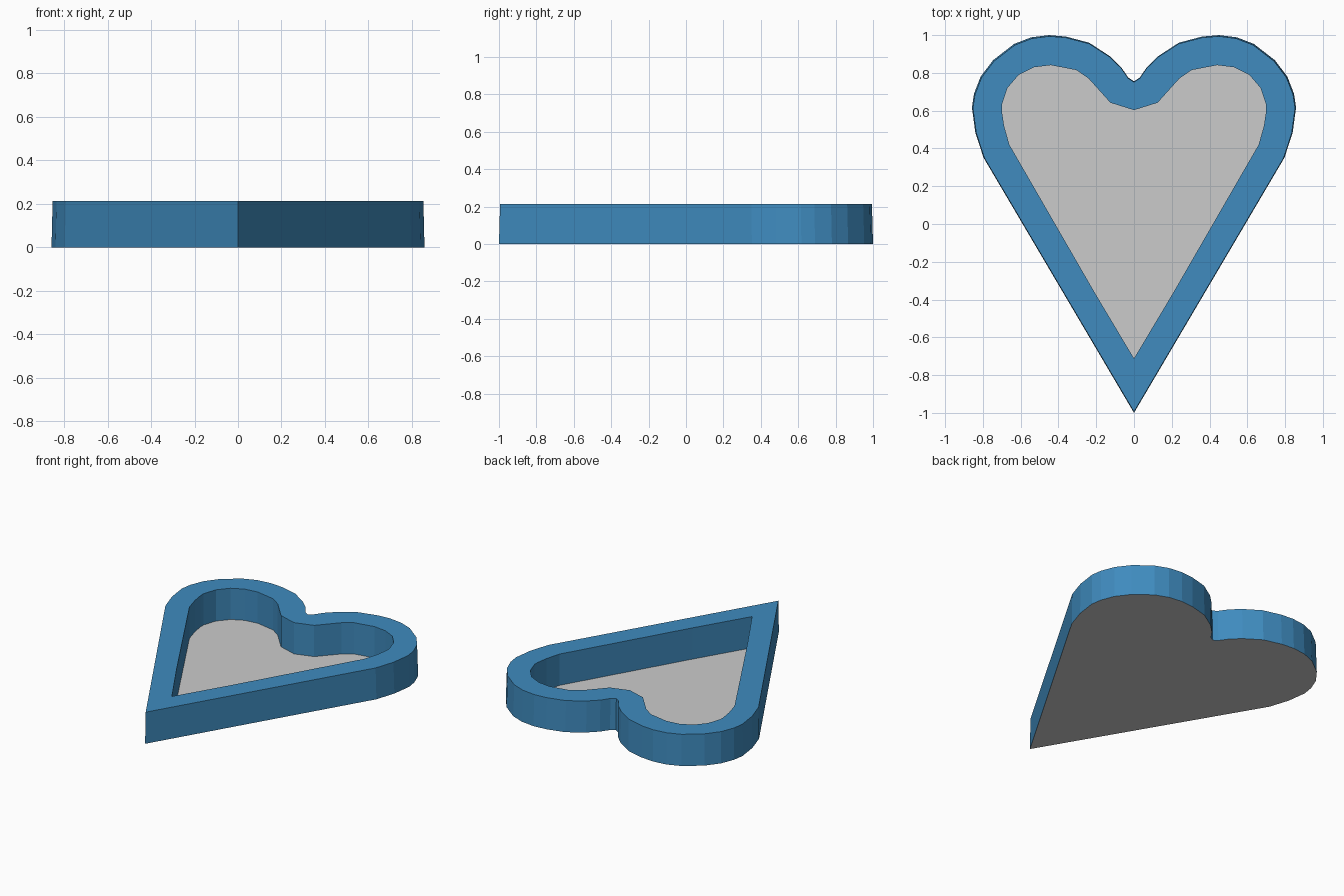
import bpy, bmesh

if "Cube" in bpy.data.objects:
    bpy.data.objects.remove(bpy.data.objects["Cube"])

HEIGHT = 0.213

# Right half of each heart outline, from the notch round to the bottom tip
OUTER = [(0, .755), (.03, .775), (.068, .83), (.13, .89), (.238, .96), (.36, .992),
         (.45, 1), (.545, .988), (.635, .953), (.746, .867), (.812, .78), (.847, .69),
         (.858, .617), (.84, .484), (.797, .352), (0, -1)]
INNER = [(0, .603), (.125, .642), (.24, .77), (.305, .815), (.44, .841), (.53, .83),
         (.61, .79), (.67, .72), (.70, .63), (.70, .60), (.688, .52), (.66, .42),
         (.207, -.365), (0, -.712)]


def heart(half):
    """Mirror the half outline into a closed counter-clockwise loop."""
    loop = half + [(-x, y) for x, y in half[-2:0:-1]]
    return loop[::-1]


def ring(bm, pts, z, scale=1.0):
    return [bm.verts.new((x * scale, y * scale, z)) for x, y in pts]


def skirt(bm, low, high):
    """Join two matching rings with flat quads."""
    n = len(low)
    for i in range(n):
        j = (i + 1) % n
        bm.faces.new((low[i], low[j], high[j], high[i]))


def finish(bm, name):
    mesh = bpy.data.meshes.new(name)
    bm.to_mesh(mesh)
    bm.free()
    obj = bpy.data.objects.new(name, mesh)
    bpy.context.collection.objects.link(obj)
    return obj


# Blue wall: slightly tapered outside, straight inside, flat rim
bm = bmesh.new()
out_low = ring(bm, heart(OUTER), 0)
out_high = ring(bm, heart(OUTER), HEIGHT, 0.994)
in_low = ring(bm, heart(INNER)[::-1], 0)
in_high = ring(bm, heart(INNER)[::-1], HEIGHT)
skirt(bm, out_low, out_high)
skirt(bm, in_low, in_high)
rim_edges = [e for e in bm.edges if all(v.co.z > HEIGHT / 2 for v in e.verts)]
rim = bmesh.ops.triangle_fill(bm, edges=rim_edges, use_beauty=True)["geom"]
for f in [g for g in rim if isinstance(g, bmesh.types.BMFace)]:
    f.normal_update()
    if f.normal.z < 0:
        f.normal_flip()
wall = finish(bm, "heart_wall")
blue = bpy.data.materials.new("blue")
blue.diffuse_color = (0.05, 0.26, 0.52, 1)
blue.use_nodes = True
blue.node_tree.nodes["Principled BSDF"].inputs["Base Color"].default_value = blue.diffuse_color
wall.data.materials.append(blue)

# Grey floor sheet closing the underside
bm = bmesh.new()
bm.faces.new(ring(bm, heart(OUTER), 0))
finish(bm, "heart_floor")
